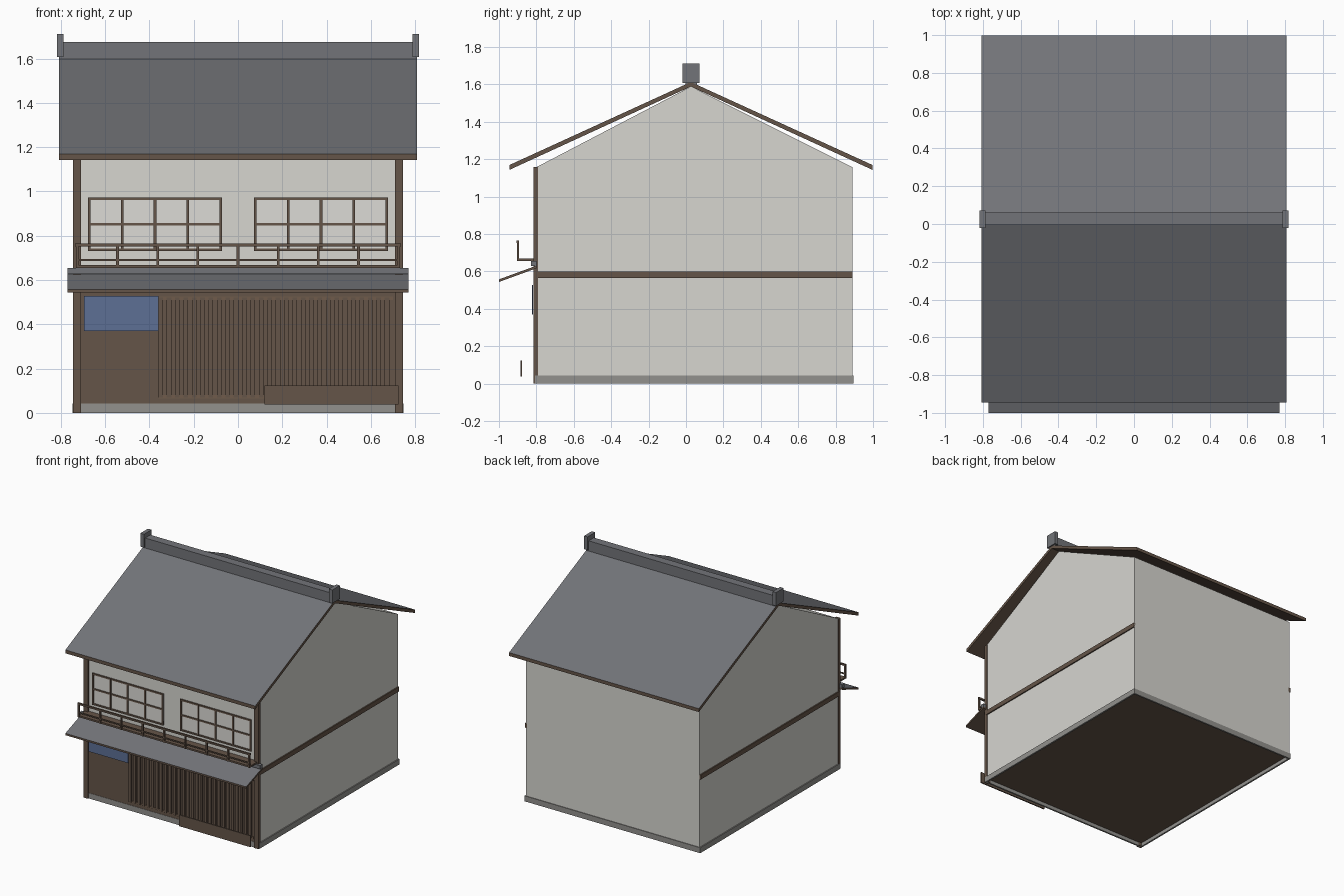
import bpy, bmesh

if "Cube" in bpy.data.objects:
    bpy.data.objects.remove(bpy.data.objects["Cube"])


def mat(name, r, g, b):
    m = bpy.data.materials.new(name)
    m.diffuse_color = (r, g, b, 1)
    m.use_nodes = True
    m.node_tree.nodes["Principled BSDF"].inputs["Base Color"].default_value = m.diffuse_color
    return m


PLASTER = mat("plaster", 0.68, 0.67, 0.63)
PAPER = mat("paper", 0.72, 0.71, 0.67)
WOOD = mat("wood", 0.13, 0.09, 0.065)
LATTICE = mat("lattice_wood", 0.16, 0.105, 0.07)
TILE = mat("tile", 0.17, 0.175, 0.19)
STONE = mat("stone", 0.29, 0.285, 0.27)
CLOTH = mat("cloth", 0.11, 0.16, 0.30)


def finish(name, bm, *mats):
    bmesh.ops.recalc_face_normals(bm, faces=bm.faces)
    me = bpy.data.meshes.new(name)
    bm.to_mesh(me)
    bm.free()
    for m in mats:
        me.materials.append(m)
    ob = bpy.data.objects.new(name, me)
    bpy.context.collection.objects.link(ob)
    return ob


def boxes(name, m, *spans):
    """One object made of boxes given as (x0, x1, y0, y1, z0, z1)."""
    bm = bmesh.new()
    for x0, x1, y0, y1, z0, z1 in spans:
        vs = bmesh.ops.create_cube(bm, size=1)["verts"]
        for v in vs:
            v.co.x = x1 if v.co.x > 0 else x0
            v.co.y = y1 if v.co.y > 0 else y0
            v.co.z = z1 if v.co.z > 0 else z0
    return finish(name, bm, m)


def extrude_x(name, profile, half, *mats):
    """Extrude a (y, z) profile across x; sloping top faces take the second material."""
    bm = bmesh.new()
    face = bm.faces.new([bm.verts.new((-half, y, z)) for y, z in profile])
    new = bmesh.ops.extrude_face_region(bm, geom=[face])["geom"]
    for v in new:
        if isinstance(v, bmesh.types.BMVert):
            v.co.x = half
    bmesh.ops.recalc_face_normals(bm, faces=bm.faces)
    if len(mats) > 1:
        for f in bm.faces:
            if f.normal.z > 0.5:
                f.material_index = 1
    return finish(name, bm, *mats)


# Gabled body with its floor above the hollow plinth
RY = 0.026
extrude_x("house_body", [(-0.80, 0.035), (0.89, 0.035), (0.89, 1.157),
                         (RY, 1.588), (-0.80, 1.157)], 0.74, PLASTER)
boxes("plinth", STONE,
      (-0.748, 0.748, -0.808, -0.795, 0, 0.042), (-0.748, 0.748, 0.882, 0.895, 0, 0.042),
      (-0.748, -0.735, -0.795, 0.882, 0, 0.042), (0.735, 0.748, -0.795, 0.882, 0, 0.042))
boxes("floor_underside", WOOD, (-0.735, 0.735, -0.795, 0.882, 0.028, 0.036))
boxes("side_bands", WOOD,
      *[(s * 0.74 - 0.009, s * 0.74 + 0.009, -0.80, 0.89, 0.565, 0.60) for s in (-1, 1)])

# Main roof and ridge
extrude_x("main_roof", [(-0.945, 1.142), (-0.945, 1.168), (RY, 1.612), (0.998, 1.168),
                        (0.998, 1.142), (RY, 1.588)], 0.808, WOOD, TILE)
boxes("roof_ridge", TILE, (-0.808, 0.808, RY - 0.03, RY + 0.034, 1.595, 1.675))
boxes("ridge_ends", TILE,
      *[(s * 0.802 - 0.015, s * 0.802 + 0.015, RY - 0.046, RY + 0.046, 1.607, 1.71)
        for s in (-1, 1)])

# Front posts and lower timber front
boxes("corner_posts", WOOD,
      *[(s * 0.727 - 0.019, s * 0.727 + 0.019, -0.816, -0.79, 0, 1.157) for s in (-1, 1)])
boxes("lower_front_panel", WOOD, (-0.71, 0.71, -0.806, -0.79, 0.042, 0.60))

# Vertical lattice
N, X0, X1 = 28, -0.36, 0.70
step = (X1 - X0) / N
boxes("lattice_slats", WOOD,
      *[(X0 + i * step, X0 + i * step + 0.021, -0.816, -0.805, 0.07, 0.52) for i in range(N)])
boxes("lattice_rails", LATTICE, (X0, X1, -0.811, -0.80, 0.065, 0.08),
      (X0, X1, -0.811, -0.80, 0.51, 0.525))

# Door curtain and low screen board
boxes("door_curtain", CLOTH, (-0.695, -0.36, -0.824, -0.818, 0.37, 0.527))
boxes("low_screen", WOOD, (0.12, 0.725, -0.886, -0.876, 0.037, 0.124))

# Front canopy with its top course
extrude_x("canopy", [(-1.0, 0.543), (-1.0, 0.557), (-0.80, 0.63), (-0.80, 0.616)],
          0.77, WOOD, TILE)
boxes("canopy_top_course", TILE, (-0.77, 0.77, -0.83, -0.80, 0.628, 0.655))

# Balcony deck and railing
boxes("balcony_deck", WOOD, (-0.732, 0.732, -0.90, -0.80, 0.655, 0.668))
boxes("balcony_rails", WOOD, (-0.735, 0.735, -0.905, -0.892, 0.752, 0.765),
      (-0.73, 0.73, -0.902, -0.894, 0.686, 0.695))
boxes("balcony_posts", WOOD,
      *[(x - 0.006, x + 0.006, -0.904, -0.892, 0.655, 0.76)
        for x in [-0.726 + 0.1815 * i for i in range(9)]])

# Upper windows
for side, x0 in (("left", -0.677), ("right", 0.072)):
    x1, z0, z1, t = x0 + 0.605, 0.73, 0.973, 0.006
    boxes(side + "_window_pane", PAPER, (x0, x1, -0.803, -0.795, z0, z1))
    xs = [x0 + t + i * (0.605 - 2 * t) / 4 for i in range(5)]
    zs = [z0 + t, (z0 + z1) / 2, z1 - t]
    boxes(side + "_window_bars", WOOD,
          *[(x - t, x + t, -0.81, -0.80, z0, z1) for x in xs],
          *[(x0, x1, -0.809, -0.80, z - t, z + t) for z in zs])
